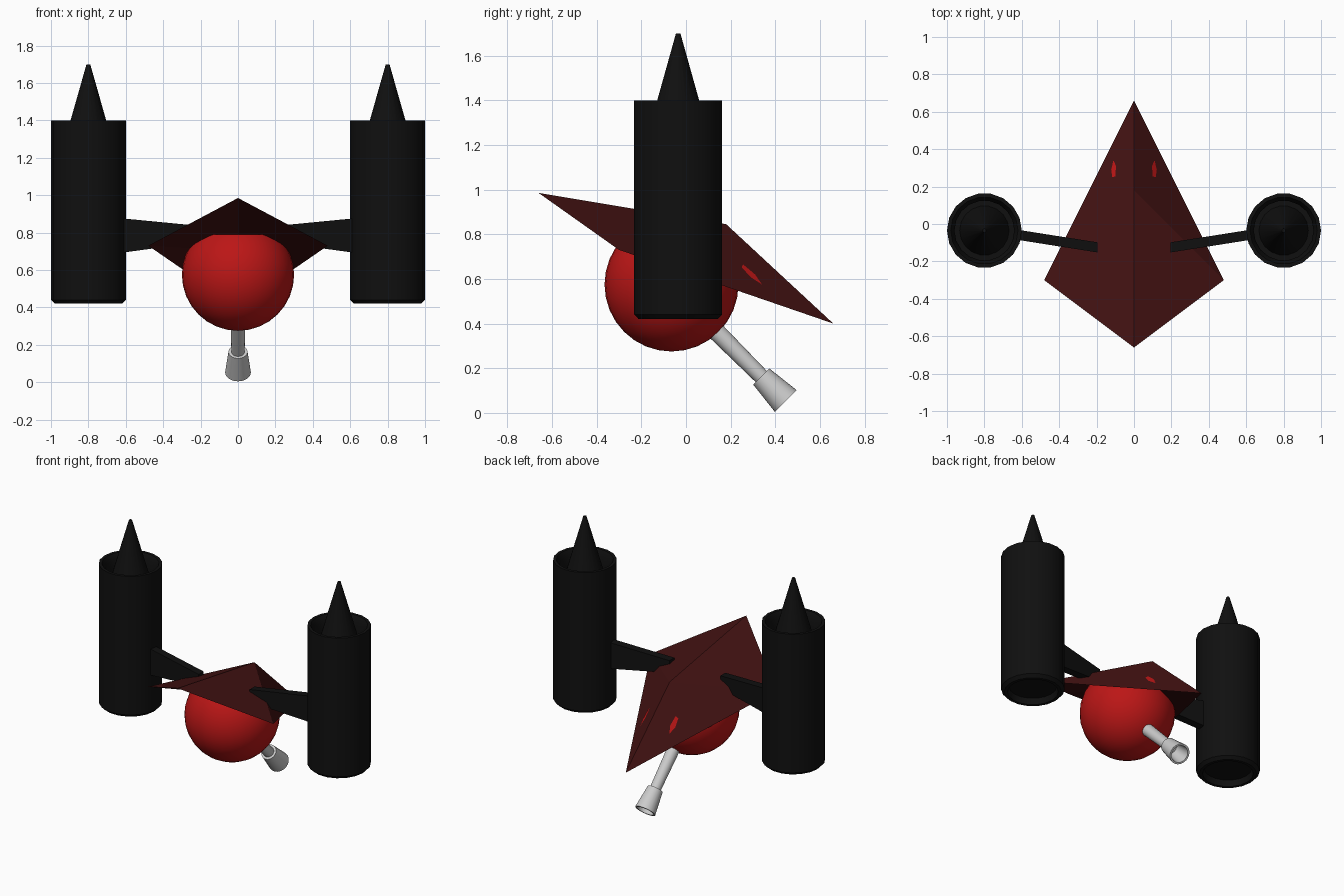
import bpy, bmesh, math
from mathutils import Vector, Matrix

if "Cube" in bpy.data.objects:
    bpy.data.objects.remove(bpy.data.objects["Cube"])


def material(name, color):
    m = bpy.data.materials.new(name)
    m.diffuse_color = (*color, 1)
    m.use_nodes = True
    m.node_tree.nodes["Principled BSDF"].inputs["Base Color"].default_value = m.diffuse_color
    return m


RED = material("bright_red", (0.5, 0.008, 0.008))
DARK = material("dark_red", (0.055, 0.006, 0.006))
BLACK = material("black", (0.005, 0.005, 0.005))


def finish(name, bm, mat=None, smooth=False, recalc=True):
    if recalc:
        bmesh.ops.recalc_face_normals(bm, faces=bm.faces)
    me = bpy.data.meshes.new(name)
    bm.to_mesh(me)
    bm.free()
    ob = bpy.data.objects.new(name, me)
    bpy.context.collection.objects.link(ob)
    if mat:
        me.materials.append(mat)
    if smooth:
        bpy.ops.object.select_all(action='DESELECT')
        ob.select_set(True)
        bpy.context.view_layer.objects.active = ob
        bpy.ops.object.shade_smooth_by_angle(angle=math.radians(35))
    return ob


def lathe(name, profile, sides, matrix, mat=None):
    """Revolve (radius, height) points about local z."""
    bm = bmesh.new()
    vs = [bm.verts.new((r, 0, z)) for r, z in profile]
    es = [bm.edges.new(p) for p in zip(vs, vs[1:])]
    bmesh.ops.spin(bm, geom=vs + es, axis=(0, 0, 1), cent=(0, 0, 0),
                   angle=math.tau, steps=sides)
    bmesh.ops.remove_doubles(bm, verts=bm.verts, dist=1e-5)
    bm.transform(matrix)
    return finish(name, bm, mat, True)


# Kite-shaped hull: creased top, hollowed underside, sharp rim
nose, tail = Vector((0, .66, .40)), Vector((0, -.66, .985))
left, right = Vector((-.48, -.3, .73)), Vector((.48, -.3, .73))
peak, hollow = Vector((0, .18, .845)), Vector((0, .10, .70))
bm = bmesh.new()
rim = [bm.verts.new(p) for p in (nose, left, tail, right)]
for centre in (peak, hollow):
    c = bm.verts.new(centre)
    for i in range(4):
        bm.faces.new((c, rim[i], rim[(i + 1) % 4]))
finish("kite_hull", bm, DARK)

# Round body, trimmed where it meets the hull
bm = bmesh.new()
bmesh.ops.create_uvsphere(bm, u_segments=32, v_segments=16, radius=.3,
                          matrix=Matrix.Translation((0, -.065, .575)))
cuts = [(Vector((0, 0, .79)), Vector((0, 0, 1)))]
for tip in (left, right):
    n = (tip - nose).cross(peak - nose).normalized()
    n = n if n.z > 0 else -n
    cuts.append((nose - n * .02, n))
for co, n in cuts:
    bmesh.ops.bisect_plane(bm, geom=bm.verts[:] + bm.edges[:] + bm.faces[:],
                           plane_co=co, plane_no=n, clear_outer=True)
    bmesh.ops.holes_fill(bm, edges=[e for e in bm.edges if e.is_boundary])
finish("round_body", bm, RED, True)


# Slanted eyes lying on the front faces of the hull
def hull_z(x, y, lift):
    n = (right - nose).cross(peak - nose)
    return nose.z - (n.x * abs(x) + n.y * (y - nose.y)) / n.z + lift


slot = [(.085, .31), (.095, .25), (.118, .24), (.128, .29),
        (.122, .36), (.098, .44), (.092, .38)]
red_part = [(.096, .31), (.100, .255), (.116, .25), (.122, .29), (.110, .34)]
for side, s in (("left", -1), ("right", 1)):
    for part, pts, lift, mat in (("eye_slot", slot, .003, DARK),
                                 ("eye", red_part, .007, RED)):
        bm = bmesh.new()
        f = bm.faces.new([bm.verts.new((s * x, y, hull_z(x, y, lift)))
                          for x, y in pts])
        f.normal_update()
        if f.normal.z < 0:
            f.normal_flip()
        finish(f"{side}_{part}", bm, mat, recalc=False)

for side, s in (("left", -1), ("right", 1)):
    # Engine pod: open tube with recessed ends, and a spike inside it
    place = Matrix.Translation((s * .8, -.035, 0))
    lathe(f"{side}_engine_pod",
          [(0, .46), (.15, .46), (.16, .42), (.18, .42), (.2, .44), (.2, 1.4),
           (.18, 1.4), (.16, 1.36), (.16, 1.27), (0, 1.27)], 18, place, BLACK)
    lathe(f"{side}_engine_spike",
          [(0, 1.26), (.135, 1.26), (.01, 1.7), (0, 1.7)], 18, place, BLACK)

    # Tapered pylon joining hull and pod
    bm = bmesh.new()
    ends = []
    for x, y, low, high in ((.195, -.125, .75, .835), (.64, -.055, .69, .878)):
        ends.append([bm.verts.new((s * x, y + dy, z)) for dy, z in
                     ((-.027, low), (.027, low), (.027, high), (-.027, high))])
    a, b = ends
    bm.faces.new(a)
    bm.faces.new(b)
    for i in range(4):
        j = (i + 1) % 4
        bm.faces.new((a[i], a[j], b[j], b[i]))
    finish(f"{side}_pylon", bm, BLACK)

# Gun under the body, pointing down and back at 45 degrees
aim = Matrix.Translation((0, .337, .163)) @ Matrix.Rotation(math.radians(-135), 4, 'X')
lathe("gun_barrel", [(0, -.36), (.042, -.36), (.035, .02), (0, .02)], 20, aim)
lathe("gun_muzzle", [(0, 0), (.051, 0), (.069, .155), (.057, .155),
                     (.042, .03), (0, .03)], 20, aim)
